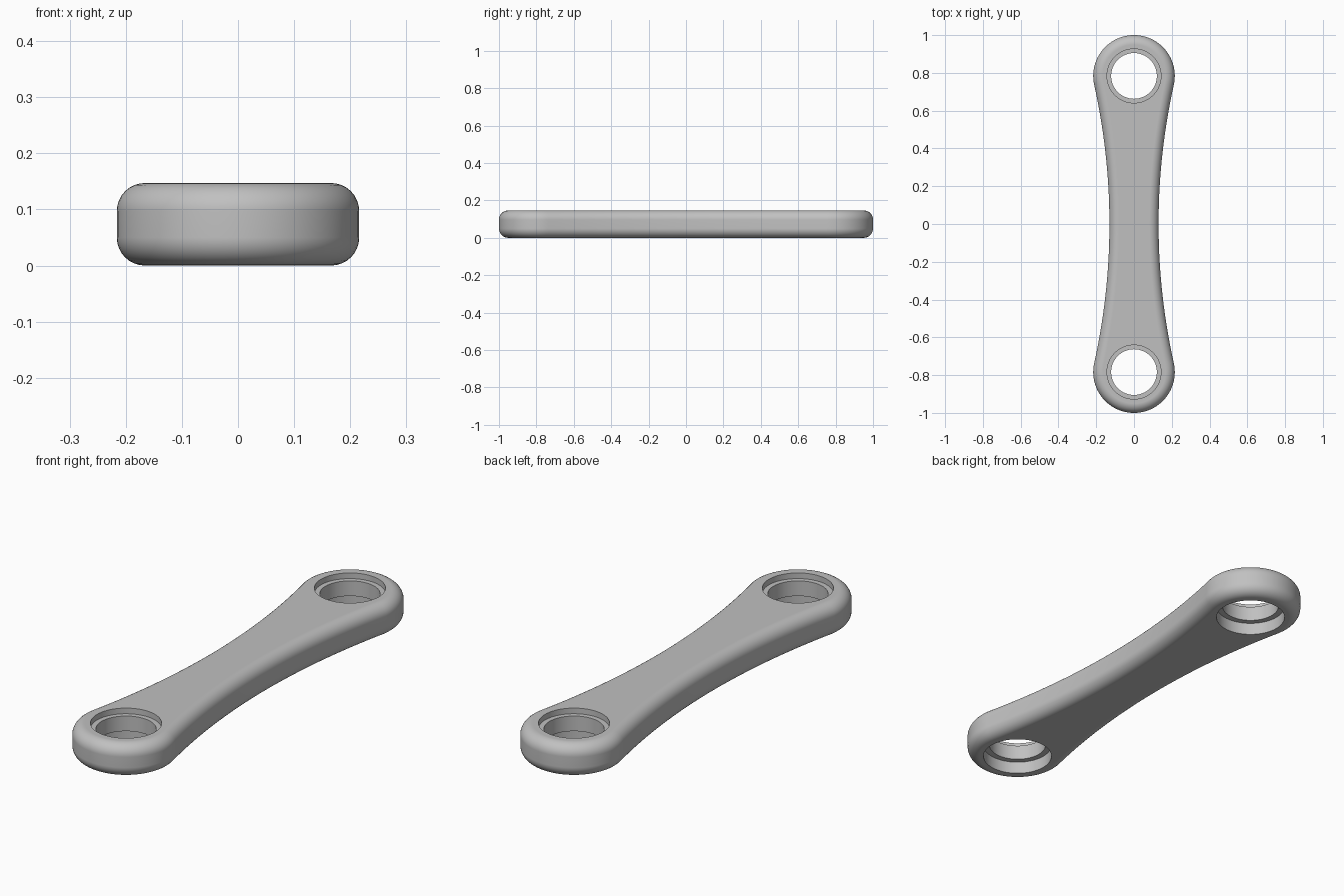
import bpy, bmesh, math

if "Cube" in bpy.data.objects:
    bpy.data.objects.remove(bpy.data.objects["Cube"])

THICK = 0.147      # plate thickness
END_Y = 0.784      # distance of the bearing bores from the middle
END_R = 0.216      # radius of the rounded ends
WAIST = 0.13       # half width at the middle
FILLET = 0.05      # edge rounding

metal = bpy.data.materials.new("light grey metal")
metal.diffuse_color = (0.53, 0.53, 0.53, 1)
metal.use_nodes = True
metal.node_tree.nodes["Principled BSDF"].inputs["Base Color"].default_value = metal.diffuse_color

# Waist arc that is tangent to both end circles
k = END_R - WAIST
ARC_X = (END_Y ** 2 - k ** 2) / (2 * k)
ARC_R = ARC_X - WAIST
TILT = math.atan2(END_Y, ARC_X)


def outline(inset, end_steps=48, side_steps=28):
    """Closed counter-clockwise outline, moved inwards by inset."""
    r, big = END_R - inset, ARC_R + inset
    half = []
    # rounded far end, from right tangent point to left tangent point
    for i in range(end_steps + 1):
        a = -TILT + (math.pi + 2 * TILT) * i / end_steps
        half.append((r * math.cos(a), END_Y + r * math.sin(a)))
    # left waist, from far end to near end
    for i in range(1, side_steps):
        a = TILT - 2 * TILT * i / side_steps
        half.append((-ARC_X + big * math.cos(a), big * math.sin(a)))
    return half + [(-x, -y) for x, y in half]


def mesh_object(name, bm):
    bmesh.ops.recalc_face_normals(bm, faces=bm.faces)
    me = bpy.data.meshes.new(name)
    bm.to_mesh(me)
    bm.free()
    me.materials.append(metal)
    ob = bpy.data.objects.new(name, me)
    bpy.context.collection.objects.link(ob)
    return ob


def stack(name, loops):
    """Skin a list of 3D loops and cap both ends."""
    bm = bmesh.new()
    rings = [[bm.verts.new(p) for p in loop] for loop in loops]
    for a, b in zip(rings, rings[1:]):
        n = len(a)
        for i in range(n):
            bm.faces.new((a[i], a[(i + 1) % n], b[(i + 1) % n], b[i]))
    bm.faces.new(rings[0][::-1])
    bm.faces.new(rings[-1])
    return mesh_object(name, bm)


# Link plate with rounded upper and lower edges
levels = []
for i in range(9):
    a = math.pi / 2 * i / 8
    levels.append((FILLET * (1 - math.sin(a)), FILLET * (1 - math.cos(a))))
levels += [(d, THICK - z) for d, z in reversed(levels)]
plate = stack("link_plate", [[(x, y, z) for x, y in outline(d)] for d, z in levels])

# Stepped bores: deep lower seat, narrow middle, shallow upper seat
BORE = [(0.147, -0.05), (0.147, 0.055), (0.121, 0.055),
        (0.121, THICK - 0.025), (0.143, THICK - 0.025), (0.143, THICK + 0.05)]
bpy.context.view_layer.objects.active = plate
plate.select_set(True)
for side in (-1, 1):
    loops = [[(r * math.cos(2 * math.pi * i / 64),
               side * END_Y + r * math.sin(2 * math.pi * i / 64), z)
              for i in range(64)] for r, z in BORE]
    cutter = stack("bore_cutter", loops)
    cutter.hide_render = True
    mod = plate.modifiers.new("bore", 'BOOLEAN')
    mod.operation = 'DIFFERENCE'
    mod.solver = 'EXACT'
    mod.object = cutter
    bpy.ops.object.modifier_apply(modifier=mod.name)
    bpy.data.objects.remove(cutter)

# Smooth rounding with crisp bore edges and flat broad faces
bpy.ops.object.shade_smooth_by_angle(angle=math.radians(30))
wn = plate.modifiers.new("flat faces", 'WEIGHTED_NORMAL')
wn.keep_sharp = True
